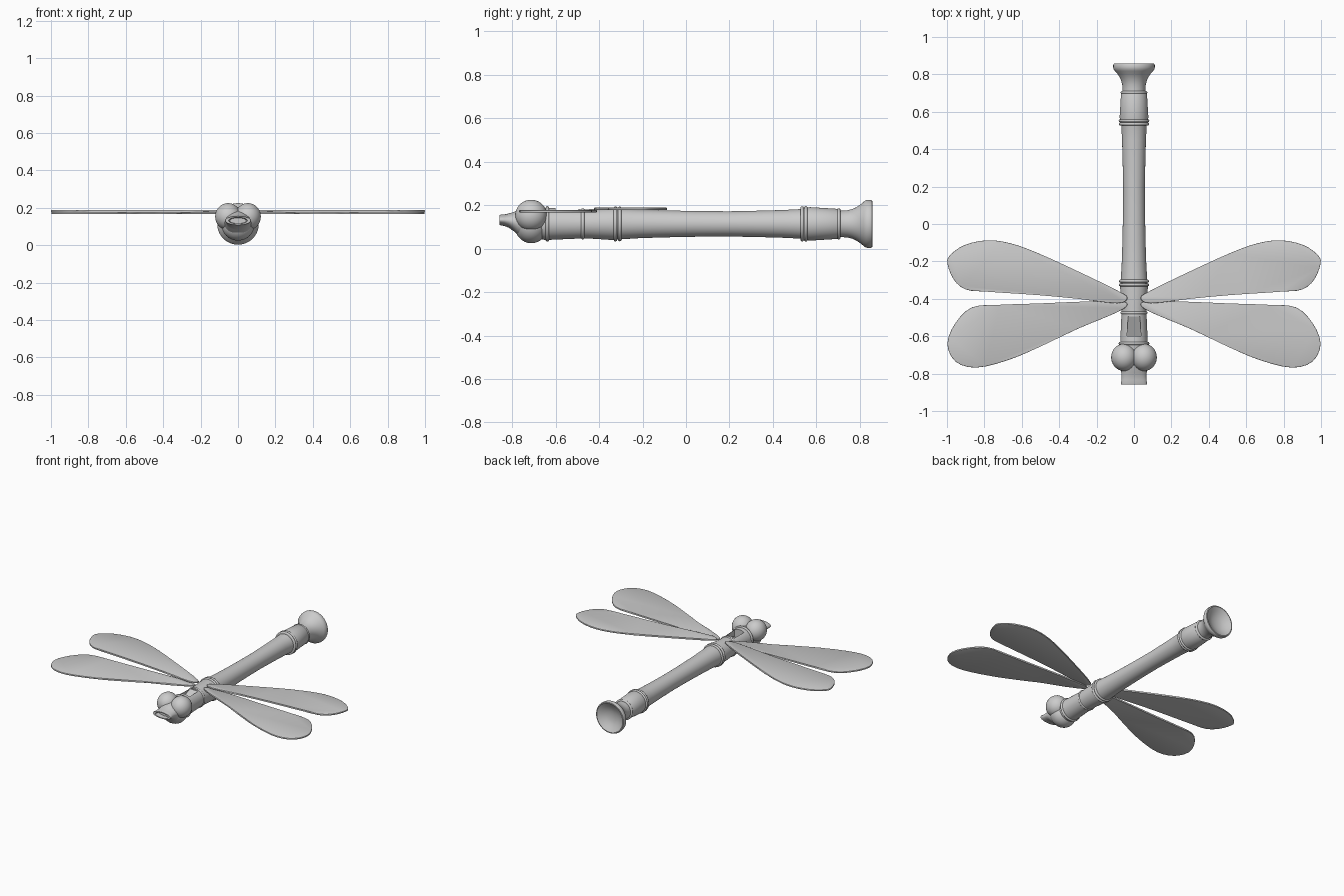
import bpy, bmesh
from math import cos, sin, pi, radians
from mathutils import Vector

if "Cube" in bpy.data.objects:
    bpy.data.objects.remove(bpy.data.objects["Cube"])

ZC = 0.114  # height of the flute axis


def finish(name, bm, angle=35):
    bmesh.ops.recalc_face_normals(bm, faces=bm.faces)
    me = bpy.data.meshes.new(name)
    bm.to_mesh(me)
    bm.free()
    ob = bpy.data.objects.new(name, me)
    bpy.context.collection.objects.link(ob)
    smooth(ob, angle)
    return ob


def smooth(ob, angle=35):
    bpy.ops.object.select_all(action='DESELECT')
    ob.select_set(True)
    bpy.context.view_layer.objects.active = ob
    bpy.ops.object.shade_smooth_by_angle(angle=radians(angle))


def loft(name, sections, n=64):
    """Skin ellipses (y, half width, half height, centre z) along y."""
    bm = bmesh.new()
    rings = [[bm.verts.new((rx * cos(2 * pi * i / n), y, zc + rz * sin(2 * pi * i / n)))
              for i in range(n)] for y, rx, rz, zc in sections]
    for a, b in zip(rings, rings[1:]):
        for i in range(n):
            j = (i + 1) % n
            bm.faces.new((a[i], a[j], b[j], b[i]))
    bm.faces.new(rings[0])
    bm.faces.new(rings[-1])
    return finish(name, bm)


def lathe(name, profile):
    return loft(name, [(y, r, r, ZC) for y, r in profile])


def bead(name, y, r, half=0.008):
    """Rounded ring around the body."""
    pts = [(y - half * cos(pi * k / 8), r - 0.008 + 0.008 * sin(pi * k / 8)) for k in range(9)]
    return lathe(name, pts)


def ball(name, loc, scale):
    bm = bmesh.new()
    bmesh.ops.create_uvsphere(bm, u_segments=40, v_segments=24, radius=1)
    for v in bm.verts:
        v.co = Vector(loc) + v.co * Vector(scale)
    return finish(name, bm)


# main tube, from the head to the foot
body = lathe("flute_body", [
    (-0.70, 0.060), (-0.65, 0.074), (-0.62, 0.073), (-0.48, 0.067), (-0.45, 0.067),
    (-0.34, 0.074), (-0.30, 0.071), (-0.22, 0.066), (-0.10, 0.062), (0.05, 0.059),
    (0.20, 0.058), (0.35, 0.061), (0.45, 0.064), (0.53, 0.068), (0.57, 0.077),
    (0.70, 0.069), (0.71, 0.063)])

# flared foot with a dished end
lathe("foot_bell", [
    (0.69, 0.062), (0.72, 0.061), (0.745, 0.063), (0.765, 0.068), (0.785, 0.077),
    (0.803, 0.089), (0.818, 0.102), (0.828, 0.109), (0.838, 0.111), (0.850, 0.111),
    (0.857, 0.108), (0.858, 0.102), (0.852, 0.092), (0.842, 0.075), (0.832, 0.055),
    (0.826, 0.035), (0.823, 0.012)])

# decorative rings
for i, (y, r) in enumerate([(-0.638, 0.082), (-0.475, 0.072), (-0.325, 0.081),
                            (-0.305, 0.080), (0.535, 0.081), (0.552, 0.082), (0.703, 0.072)]):
    bead(f"body_ring_{i + 1}", y, r)

# sound window: sloping notch cut into the top
bm = bmesh.new()
low = [(-0.6, 0.125), (-0.495, 0.174), (-0.495, 0.25), (-0.6, 0.25)]
width = [0.037, 0.032, 0.032, 0.037]
left = [bm.verts.new((-w, y, z)) for w, (y, z) in zip(width, low)]
right = [bm.verts.new((w, y, z)) for w, (y, z) in zip(width, low)]
bm.faces.new(left)
bm.faces.new(right)
for i in range(4):
    j = (i + 1) % 4
    bm.faces.new((left[i], left[j], right[j], right[i]))
cutter = finish("window_cutter", bm)
cutter.hide_render = True
mod = body.modifiers.new("window", 'BOOLEAN')
mod.operation = 'DIFFERENCE'
mod.solver = 'EXACT'
mod.object = cutter
bpy.context.view_layer.objects.active = body
bpy.ops.object.modifier_apply(modifier=mod.name)
bpy.data.objects.remove(cutter)
smooth(body)

# head, eyes and beak mouthpiece
ball("head", (0, -0.712, 0.110), (0.088, 0.078, 0.085))
for side, s in (("left", -1), ("right", 1)):
    ball(f"eye_{side}", (s * 0.053, -0.713, 0.153), (0.069, 0.073, 0.072))
loft("beak", [
    (-0.74, 0.072, 0.070, 0.114), (-0.775, 0.071, 0.056, 0.120), (-0.795, 0.068, 0.043, 0.125),
    (-0.815, 0.066, 0.033, 0.129), (-0.835, 0.067, 0.027, 0.131), (-0.852, 0.070, 0.025, 0.132),
    (-0.858, 0.068, 0.023, 0.132), (-0.858, 0.050, 0.017, 0.132), (-0.825, 0.044, 0.015, 0.131)])


def spline(pts, steps=3):
    """Closed smooth curve through the outline points."""
    p = [Vector(q) for q in pts]
    out = []
    for i in range(len(p)):
        a, b, c, d = (p[(i + k) % len(p)] for k in (-1, 0, 1, 2))
        for s in range(steps):
            t = s / steps
            out.append(0.5 * (2 * b + (c - a) * t + (2 * a - 5 * b + 4 * c - d) * t * t
                              + (3 * b - a - 3 * c + d) * t ** 3))
    return out


def wing(name, outline, z, side, thick=0.011):
    bm = bmesh.new()
    face = bm.faces.new([bm.verts.new((side * q.x, q.y, z - thick / 2)) for q in spline(outline)])
    ext = bmesh.ops.extrude_face_region(bm, geom=[face])
    for v in ext["geom"]:
        if isinstance(v, bmesh.types.BMVert):
            v.co.z += thick
    rim = [e for e in bm.edges if abs(e.verts[0].co.z - e.verts[1].co.z) < 1e-6]
    bmesh.ops.bevel(bm, geom=rim, offset=0.003, segments=2, affect='EDGES', profile=0.5)
    finish(name, bm, 50)


# two pairs of flat wings
rear = [(0.035, -0.395), (0.09, -0.355), (0.30, -0.253), (0.515, -0.155), (0.66, -0.103),
        (0.785, -0.087), (0.905, -0.112), (0.982, -0.165), (0.998, -0.21), (0.965, -0.295),
        (0.90, -0.35), (0.785, -0.362), (0.515, -0.38), (0.30, -0.40), (0.09, -0.424)]
front = [(0.035, -0.43), (0.09, -0.411), (0.30, -0.416), (0.515, -0.425), (0.72, -0.432),
         (0.865, -0.445), (0.955, -0.53), (0.998, -0.64), (0.955, -0.735), (0.845, -0.768),
         (0.68, -0.73), (0.515, -0.662), (0.30, -0.56), (0.09, -0.472)]
for side, s in (("left", -1), ("right", 1)):
    wing(f"rear_wing_{side}", rear, 0.183, s)
    wing(f"front_wing_{side}", front, 0.172, s)
